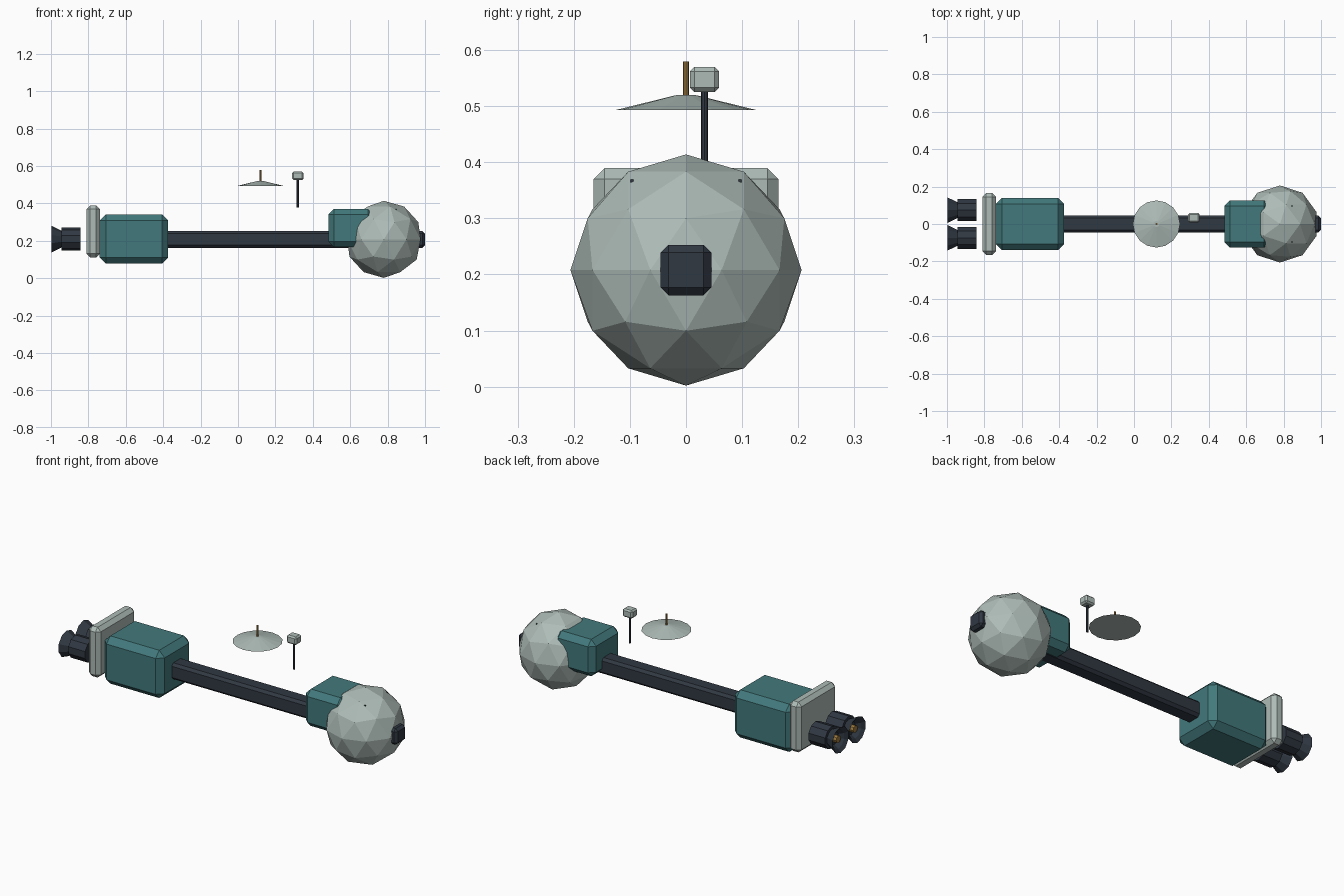
import bpy, bmesh, math
from mathutils import Vector, Matrix

if "Cube" in bpy.data.objects:
    bpy.data.objects.remove(bpy.data.objects["Cube"])


def material(name, rgb):
    m = bpy.data.materials.new(name)
    m.diffuse_color = (*rgb, 1)
    m.use_nodes = True
    m.node_tree.nodes["Principled BSDF"].inputs["Base Color"].default_value = m.diffuse_color
    return m


TEAL = material("teal", (0.055, 0.19, 0.20))
PALE = material("pale_grey", (0.42, 0.50, 0.47))
DARK = material("dark", (0.03, 0.04, 0.055))
GOLD = material("gold", (0.35, 0.20, 0.05))


def finish(name, bm, mat):
    me = bpy.data.meshes.new(name)
    bmesh.ops.recalc_face_normals(bm, faces=bm.faces[:])
    bm.to_mesh(me)
    bm.free()
    me.materials.append(mat)
    ob = bpy.data.objects.new(name, me)
    bpy.context.collection.objects.link(ob)
    return ob


def box(name, lo, hi, bevel, mat):
    """Chamfered box between two corners."""
    lo, hi = Vector(lo), Vector(hi)
    bm = bmesh.new()
    bmesh.ops.create_cube(bm, size=1, matrix=Matrix.Translation((lo + hi) / 2) @ Matrix.Diagonal((*(hi - lo), 1)))
    if bevel:
        bmesh.ops.bevel(bm, geom=bm.edges[:], offset=bevel, segments=1, affect='EDGES')
    return finish(name, bm, mat)


def cone(name, a, b, r1, r2, sides, mat):
    """Capped cone or cylinder from point a to point b."""
    a, b = Vector(a), Vector(b)
    d = b - a
    rot = d.to_track_quat('Z', 'Y').to_matrix().to_4x4()
    bm = bmesh.new()
    bmesh.ops.create_cone(bm, cap_ends=True, segments=sides, radius1=r1, radius2=r2,
                          depth=d.length, matrix=Matrix.Translation((a + b) / 2) @ rot)
    return finish(name, bm, mat)


def bell(name, y, z, profile, sides, mat):
    """Open nozzle: (x, radius) profile turned about an x axis."""
    bm = bmesh.new()
    rings = []
    for x, r in profile:
        rings.append([bm.verts.new((x, y + r * math.sin(2 * math.pi * i / sides),
                                    z + r * math.cos(2 * math.pi * i / sides))) for i in range(sides)])
    for p, q in zip(rings, rings[1:]):
        for i in range(sides):
            j = (i + 1) % sides
            bm.faces.new((p[i], p[j], q[j], q[i]))
    bm.faces.new(rings[0])
    bm.faces.new(rings[-1])
    return finish(name, bm, mat)


# Long spine, showing again as the nose hatch
box("spine", (-0.80, -0.045, 0.163), (1.0, 0.045, 0.253), 0.014, DARK)

# Crew sphere
bm = bmesh.new()
bmesh.ops.create_icosphere(bm, subdivisions=2, radius=0.206, matrix=Matrix.Translation((0.78, 0, 0.208)))
finish("crew_sphere", bm, PALE)

# Forward and aft modules, shield plate
box("forward_module", (0.483, -0.126, 0.166), (0.725, 0.126, 0.37), 0.03, TEAL)
box("aft_module", (-0.74, -0.14, 0.078), (-0.374, 0.14, 0.342), 0.033, TEAL)
box("shield_plate", (-0.81, -0.165, 0.112), (-0.738, 0.165, 0.39), 0.02, PALE)

# Paired engines and tiny sphere lights
for side, s in (("left", 1), ("right", -1)):
    y, z = s * 0.074, 0.209
    cone(f"engine_{side}", (-0.945, y, z), (-0.843, y, z), 0.062, 0.062, 10, DARK)
    bell(f"nozzle_{side}", y, z, [(-0.93, 0.042), (-0.945, 0.045), (-0.998, 0.072), (-0.985, 0.052), (-0.96, 0.035)], 10, DARK)
    cone(f"nozzle_core_{side}", (-0.95, y, z), (-0.985, y, z), 0.02, 0.02, 8, GOLD)
    box(f"sphere_light_{side}", (0.842, y * 1.3 - 0.003, 0.362), (0.848, y * 1.3 + 0.003, 0.369), 0, DARK)

# Dish antenna with feed rod
cone("dish", (0.12, 0, 0.493), (0.12, 0, 0.52), 0.126, 0.016, 16, PALE)
cone("dish_feed", (0.12, 0, 0.50), (0.12, 0, 0.58), 0.005, 0.005, 8, GOLD)

# Sensor mast and head
cone("sensor_mast", (0.32, 0.033, 0.378), (0.32, 0.033, 0.535), 0.006, 0.006, 8, DARK)
box("sensor_head", (0.29, 0.007, 0.525), (0.35, 0.059, 0.57), 0.008, PALE)
